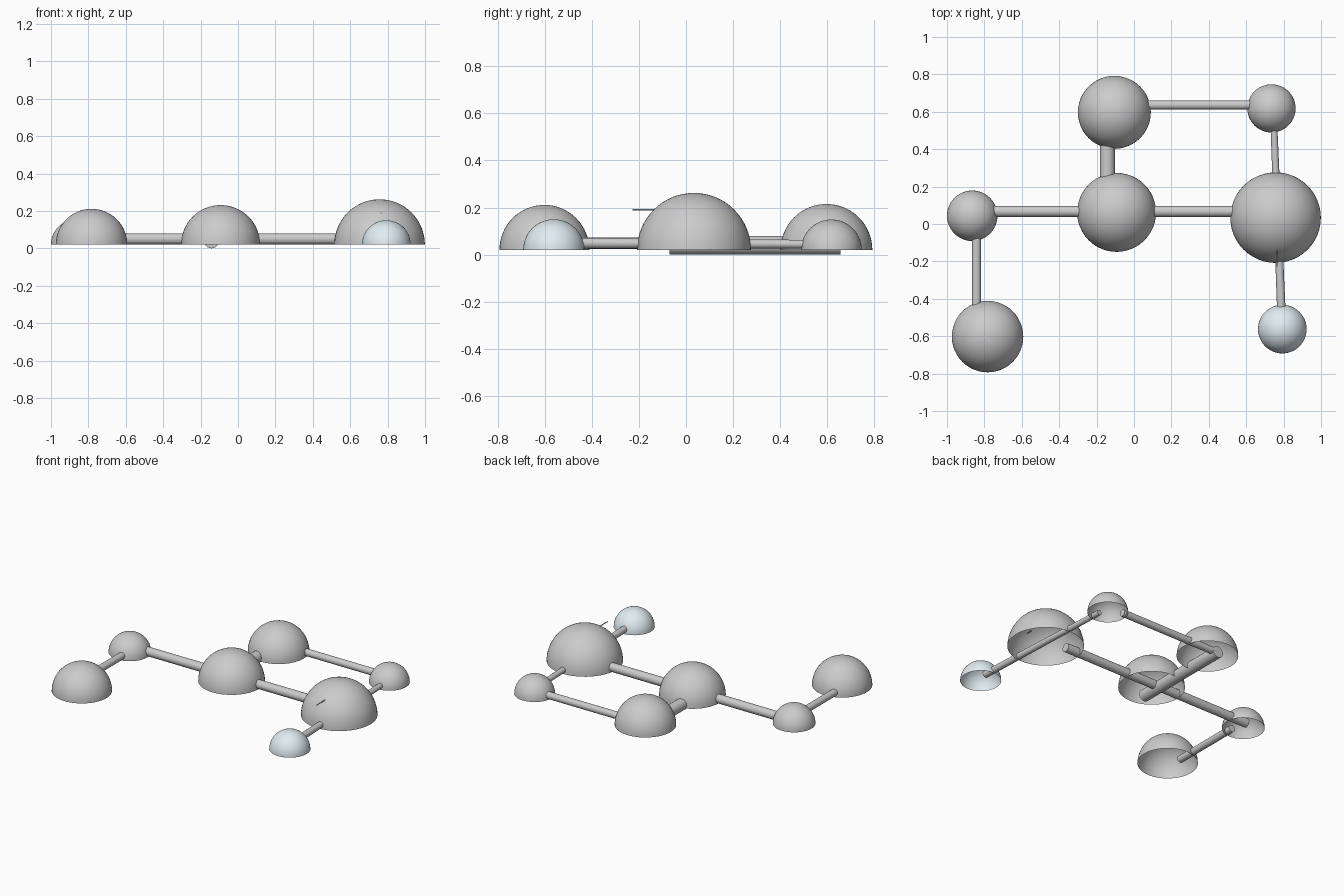
import bpy, bmesh
from mathutils import Vector

if "Cube" in bpy.data.objects:
    bpy.data.objects.remove(bpy.data.objects["Cube"])

BASE = 0.02  # height of the open dome rims


def finish(name, bm, mat=None):
    mesh = bpy.data.meshes.new(name)
    bm.to_mesh(mesh)
    bm.free()
    ob = bpy.data.objects.new(name, mesh)
    bpy.context.collection.objects.link(ob)
    if mat:
        mesh.materials.append(mat)
    bpy.ops.object.select_all(action='DESELECT')
    ob.select_set(True)
    bpy.context.view_layer.objects.active = ob
    bpy.ops.object.shade_smooth_by_angle()
    return ob


def dome(name, x, y, r, mat=None):
    """Open hemispherical shell: the upper half of a sphere."""
    bm = bmesh.new()
    bmesh.ops.create_uvsphere(bm, u_segments=48, v_segments=32, radius=r)
    low = [v for v in bm.verts if v.co.z < -1e-4]
    bmesh.ops.delete(bm, geom=low, context='VERTS')
    bmesh.ops.translate(bm, verts=bm.verts, vec=(x, y, BASE))
    return finish(name, bm, mat)


def rod(name, a, b, r1, r2=None, sides=24):
    """Capped cylinder (or slight cone) from point a to point b."""
    a, b = Vector(a), Vector(b)
    bm = bmesh.new()
    bmesh.ops.create_cone(bm, cap_ends=True, segments=sides, radius1=r1,
                          radius2=r1 if r2 is None else r2, depth=(b - a).length)
    rot = (b - a).to_track_quat('Z', 'Y').to_matrix()
    bmesh.ops.rotate(bm, verts=bm.verts, cent=(0, 0, 0), matrix=rot)
    bmesh.ops.translate(bm, verts=bm.verts, vec=(a + b) / 2)
    return finish(name, bm)


pale_blue = bpy.data.materials.new("pale_blue")
pale_blue.diffuse_color = (0.75, 0.84, 0.89, 1)
pale_blue.use_nodes = True
pale_blue.node_tree.nodes["Principled BSDF"].inputs["Base Color"].default_value = pale_blue.diffuse_color

# Domes: x, y, radius
for name, x, y, r in [
    ("left_small_dome", -0.865, 0.044, 0.135),
    ("left_front_dome", -0.783, -0.602, 0.191),
    ("centre_dome", -0.093, 0.062, 0.211),
    ("back_dome", -0.105, 0.597, 0.195),
    ("right_back_small_dome", 0.735, 0.618, 0.129),
    ("right_large_dome", 0.757, 0.034, 0.242),
]:
    dome(name, x, y, r)
dome("right_front_blue_dome", 0.793, -0.562, 0.13, pale_blue)

# Connecting rods
rod("long_cross_rod", (-0.87, 0.067, 0.05), (0.62, 0.067, 0.05), 0.03)
rod("back_cross_rod", (-0.16, 0.636, 0.047), (0.63, 0.636, 0.047), 0.024)
rod("centre_back_rod", (-0.142, -0.07, 0.04), (-0.142, 0.657, 0.04), 0.04)
rod("left_rod", (-0.842, -0.55, 0.048), (-0.842, -0.04, 0.048), 0.024)
rod("right_rod", (0.79, -0.52, 0.049), (0.747, 0.55, 0.044), 0.023, 0.018)

# Thin needle poking out of the large dome
rod("needle", (0.765, -0.228, 0.19), (0.765, -0.10, 0.19), 0.003, sides=8)
